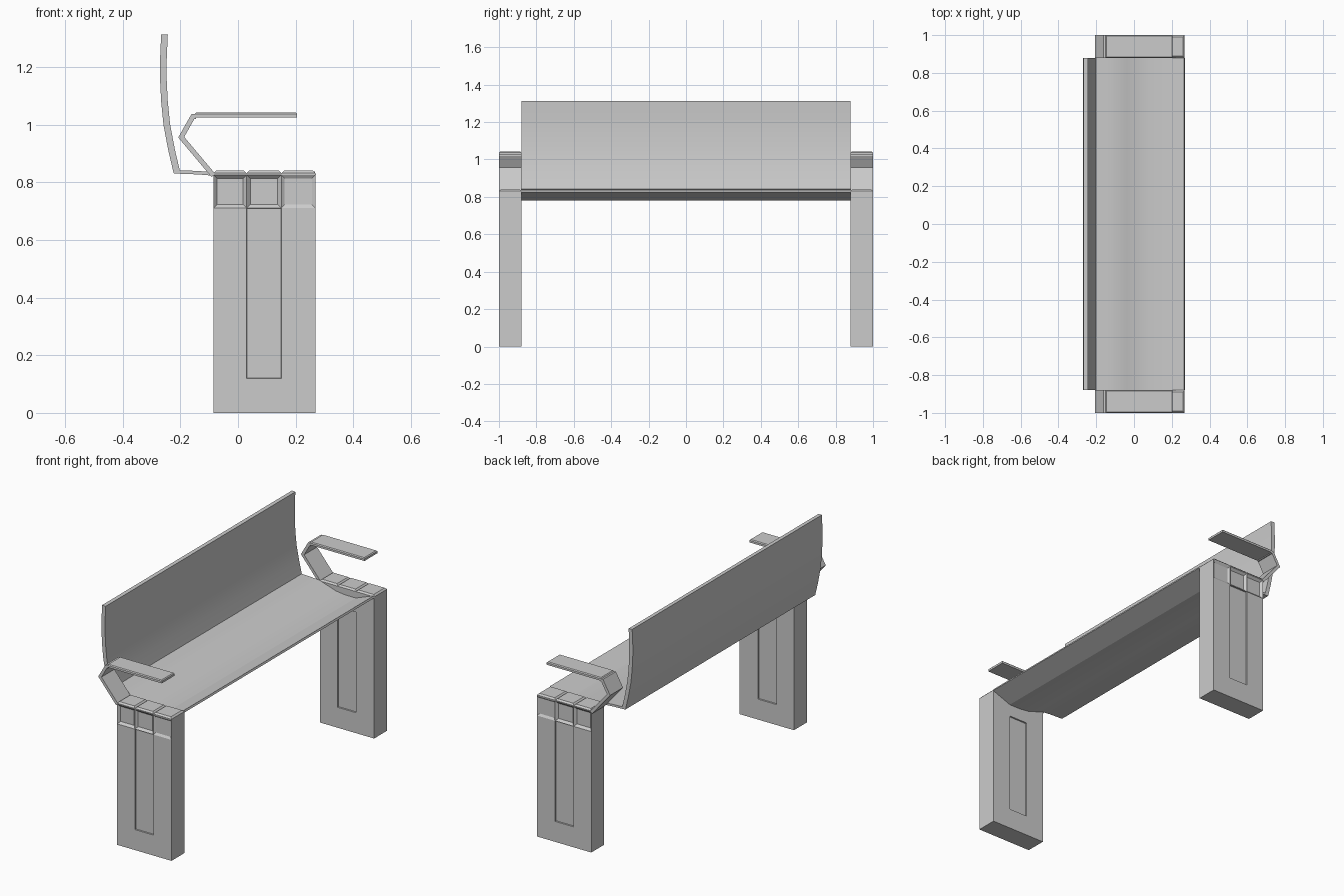
import bpy, bmesh
from mathutils import Vector

if "Cube" in bpy.data.objects:
    bpy.data.objects.remove(bpy.data.objects["Cube"])


def finish(name, bm, smooth=False):
    bmesh.ops.recalc_face_normals(bm, faces=bm.faces[:])
    me = bpy.data.meshes.new(name)
    bm.to_mesh(me)
    bm.free()
    ob = bpy.data.objects.new(name, me)
    bpy.context.collection.objects.link(ob)
    if smooth:
        bpy.ops.object.select_all(action='DESELECT')
        ob.select_set(True)
        bpy.context.view_layer.objects.active = ob
        bpy.ops.object.shade_smooth_by_angle(angle=0.25)
    return ob


def ribbon(name, pts, thick, y0, y1, smooth=False):
    """Sheet of constant thickness following an xz centre line, extruded along y."""
    pts = [Vector(p) for p in pts]
    left, right = [], []
    for i, p in enumerate(pts):
        dirs = []
        if i > 0:
            dirs.append((p - pts[i - 1]).normalized())
        if i < len(pts) - 1:
            dirs.append((pts[i + 1] - p).normalized())
        ns = [Vector((-d.y, d.x)) for d in dirs]
        m = sum(ns, Vector((0, 0))).normalized()
        off = m * (thick / 2 / m.dot(ns[0]))
        left.append(p + off)
        right.append(p - off)
    bm = bmesh.new()
    rings = [[bm.verts.new((q.x, y, q.y)) for y in (y0, y1) for q in (l, r)]
             for l, r in zip(left, right)]
    for a, b in zip(rings, rings[1:]):
        for i, j in ((0, 1), (1, 3), (3, 2), (2, 0)):
            bm.faces.new((a[i], a[j], b[j], b[i]))
    for r in (rings[0], rings[-1]):
        bm.faces.new((r[0], r[1], r[3], r[2]))
    return finish(name, bm, smooth)


def box(bm, x0, x1, y0, y1, z0, z1):
    vs = bmesh.ops.create_cube(bm, size=1)['verts']
    for v in vs:
        v.co = (x1 if v.co.x > 0 else x0, y1 if v.co.y > 0 else y0, z1 if v.co.z > 0 else z0)
    return vs


def slab(name, x0, x1, y0, y1, z0, z1, bev):
    """Box with its top edges chamfered."""
    bm = bmesh.new()
    box(bm, x0, x1, y0, y1, z0, z1)
    edges = [e for e in bm.edges if all(v.co.z > z1 - 1e-4 for v in e.verts)]
    bmesh.ops.bevel(bm, geom=edges, offset=bev, segments=1, affect='EDGES')
    return finish(name, bm)


XS = (-0.085, 0.03, 0.15, 0.268)

for s, side in ((-1, "front"), (1, "rear")):
    y0, y1 = sorted((s * 0.88, s * 1.0))

    # leg block, scored into a grid so panels can be inset
    bm = bmesh.new()
    box(bm, XS[0], XS[3], y0, y1, 0, 0.825)
    for co, no in (((XS[1], 0, 0), (1, 0, 0)), ((XS[2], 0, 0), (1, 0, 0)),
                   ((0, 0, 0.12), (0, 0, 1)), ((0, 0, 0.71), (0, 0, 1))):
        bmesh.ops.bisect_plane(bm, geom=bm.verts[:] + bm.edges[:] + bm.faces[:],
                               plane_co=co, plane_no=no)
    bmesh.ops.recalc_face_normals(bm, faces=bm.faces[:])
    panels, cells, third = [], [], []
    for f in bm.faces:
        c = f.calc_center_median()
        if abs(f.normal.y) < 0.9:
            continue
        if 0.12 < c.z < 0.71 and XS[1] < c.x < XS[2]:
            panels.append(f)
        elif c.z > 0.71 and f.normal.y * s > 0:
            (third if c.x > XS[2] else cells).append(f)
    # long recessed panels on both sides, recessed cells outside
    for faces, t, d in ((panels, 0.001, -0.008), (cells, 0.013, -0.013), (third, 0.012, -0.008)):
        bmesh.ops.inset_individual(bm, faces=faces, thickness=t, depth=d, use_even_offset=True)
    finish(side + "_leg", bm)

    # three chamfered cap slabs on the leg
    for i in range(3):
        slab(f"{side}_leg_cap_{i + 1}", XS[i], XS[i + 1], y0, y1, 0.825, 0.84, 0.009)

    # bent armrest bracket and flat arm pad
    ribbon(side + "_arm_bracket",
           [(-0.085, 0.823), (-0.197, 0.956), (-0.156, 1.028), (-0.145, 1.028)], 0.017, y0, y1)
    slab(side + "_arm_pad", -0.15, 0.205, y0, y1, 1.025, 1.042, 0.005)

# dished seat sheet
ribbon("seat", [(0.268, 0.832), (0.15, 0.787), (0.08, 0.787), (0.02, 0.794), (-0.04, 0.813),
                (-0.09, 0.829), (-0.14, 0.833), (-0.222, 0.836)], 0.012, -0.88, 0.88, True)

# curved backrest
ribbon("backrest", [(-0.212, 0.834), (-0.230, 0.91), (-0.247, 1.0), (-0.255, 1.08),
                    (-0.259, 1.16), (-0.259, 1.22), (-0.255, 1.312)], 0.023, -0.88, 0.88, True)
